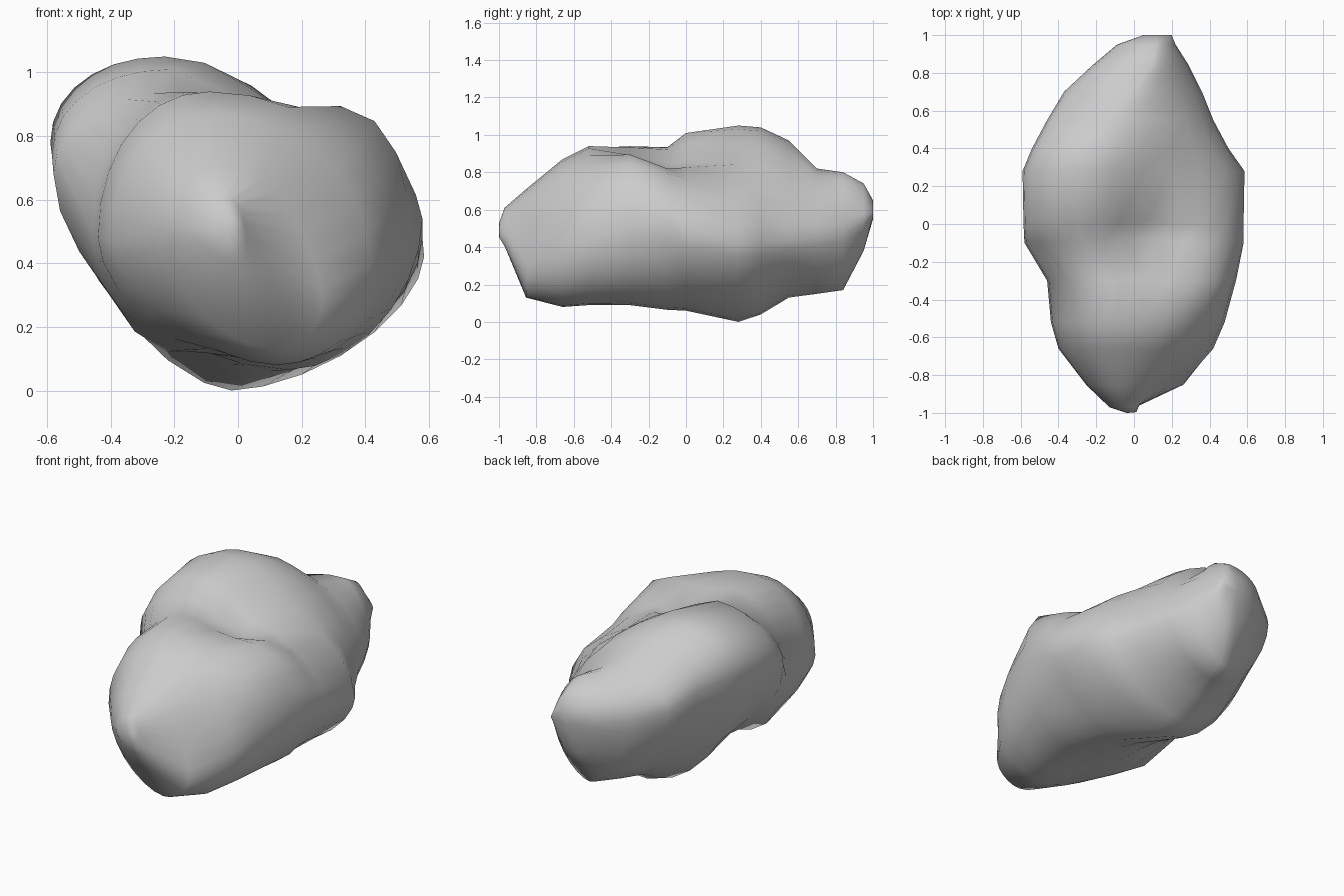
import bpy, bmesh, math
from mathutils import Vector

if "Cube" in bpy.data.objects:
    bpy.data.objects.remove(bpy.data.objects["Cube"])

# Cross-sections from front to back: y, then (x, z) of the left, top, right and bottom extremes
SECTIONS = [
    (-1.00, -.04, .50, -.02, .53, .02, .49, .00, .45),
    (-0.97, -.13, .50, -.05, .61, .04, .46, .00, .40),
    (-0.855, -.25, .50, -.06, .71, .28, .32, .10, .13),
    (-0.66, -.40, .48, -.08, .87, .42, .40, .12, .08),
    (-0.52, -.44, .48, -.09, .94, .48, .45, .15, .09),
    (-0.30, -.46, .50, -.08, .95, .54, .52, .16, .09),
    (-0.10, -.58, .68, -.17, .94, .58, .54, .16, .065),
    (0.00, -.585, .74, -.21, 1.01, .58, .48, .10, .06),
    (0.28, -.59, .78, -.23, 1.05, .585, .42, -.02, .00),
    (0.40, -.54, .78, -.20, 1.04, .50, .42, -.02, .04),
    (0.55, -.46, .74, -.12, .97, .42, .44, -.05, .13),
    (0.70, -.37, .65, .00, .82, .36, .46, .00, .15),
    (0.84, -.22, .60, .10, .80, .29, .48, .05, .17),
    (0.95, -.09, .60, .12, .74, .22, .55, .10, .38),
    (1.00, .05, .60, .12, .65, .20, .58, .12, .55),
]
# Dents and bumps: centre, radius, push
BUMPS = [
    ((.05, -.12, .92), .27, (0, .02, -.10)),    # top dimple
    ((.42, -.28, .80), .25, (.025, 0, .06)),    # right shoulder
    ((.22, .15, .90), .36, (-.03, 0, -.05)),    # valley behind the shoulder
    ((-.28, -.36, .22), .24, (0, 0, -.07)),     # lower left corner
    ((.22, -.85, .50), .30, (-.04, .03, 0)),    # hollow in the front flank
]
STEPS = 7  # points per quarter


def quarter(a, b, a_is_side, power):
    """Rounded arc from a to b; one is a side extreme, the other top or bottom."""
    side, cap = (a, b) if a_is_side else (b, a)
    cx, cz = cap[0], side[1]
    for i in range(STEPS):
        t = i / STEPS * math.pi / 2
        s, c = math.sin(t), math.cos(t)
        u, v = (c, s) if a_is_side else (s, c)
        yield (cx + (side[0] - cx) * u ** (2 / power),
               cz + (cap[1] - cz) * v ** (2 / power))


def section(row):
    y = row[0]
    left, top, right, bottom = [row[i:i + 2] for i in (1, 3, 5, 7)]
    back = min(1, max(0, (y + .3) / .4))
    front = min(1, max(0, (-.4 - y) / .25))
    pts = list(quarter(left, top, True, 2.1))
    pts += quarter(top, right, False, 2.0 - .4 * back)
    pts += quarter(right, bottom, True, 2.05 - .4 * back)
    pts += quarter(bottom, left, False, 2.0 - .4 * back - .35 * front)
    return [Vector((x, y, z)) for x, z in pts]


def bump(p):
    q = p.copy()
    for centre, radius, push in BUMPS:
        d = (p - Vector(centre)).length / radius
        if d < 1:
            q += Vector(push) * (1 - d * d) ** 1.5
    return q


# Rock body lofted through the sections
bm = bmesh.new()
rings = [[bm.verts.new(bump(p)) for p in section(r)] for r in SECTIONS]
n = len(rings[0])
for a, b in zip(rings, rings[1:]):
    for i in range(n):
        j = (i + 1) % n
        bm.faces.new((a[i], a[j], b[j], b[i]))
bm.faces.new(rings[0])
bm.faces.new(rings[-1])
bmesh.ops.recalc_face_normals(bm, faces=bm.faces)
for f in bm.faces:
    f.smooth = True
mesh = bpy.data.meshes.new("rock")
bm.to_mesh(mesh)
bm.free()
bpy.context.collection.objects.link(bpy.data.objects.new("rock", mesh))
